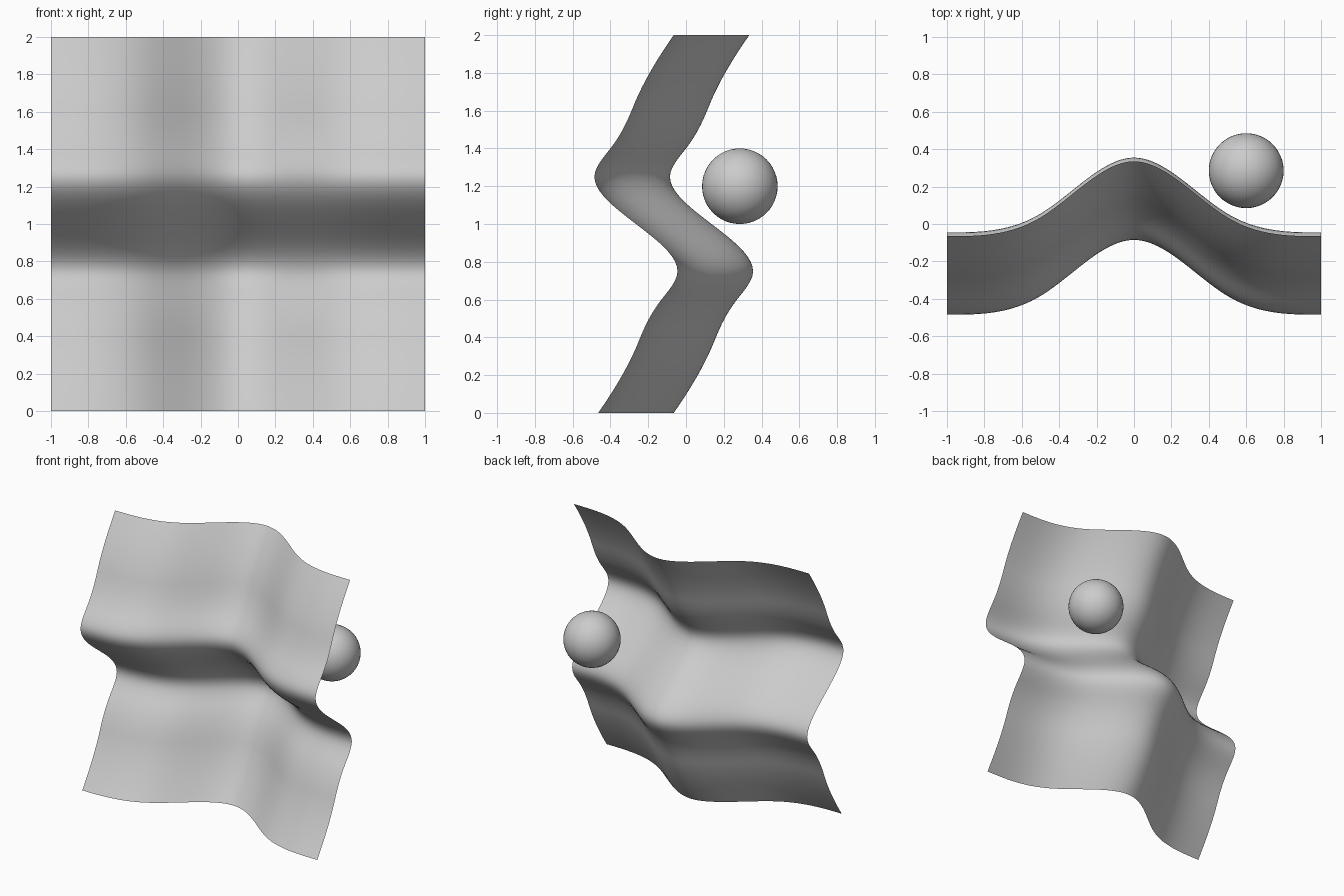
import bpy, bmesh

if "Cube" in bpy.data.objects:
    bpy.data.objects.remove(bpy.data.objects["Cube"])

grey = bpy.data.materials.new("light_grey")
grey.diffuse_color = (0.6, 0.6, 0.6, 1)
grey.use_nodes = True
grey.node_tree.nodes["Principled BSDF"].inputs["Base Color"].default_value = grey.diffuse_color


def bump(x):
    """Smooth bell, 0.4 high at x = 0 and flat at x = +-1."""
    u = abs(x) / 0.5
    b = 2 / 3 - u * u + u ** 3 / 2 if u < 1 else (2 - u) ** 3 / 6
    return 0.6 * b


# Half of the vertical wave: distance from mid height, offset, slope
KEYS = [(0, 0, -1.3), (0.25, -0.22, 0), (0.42, -0.12, 0.72),
        (0.62, -0.015, 0.4), (1, 0.2, 0.7)]


def wave(t):
    """Odd-symmetric fold profile through the keys."""
    sign, t = (-1 if t < 0 else 1), min(abs(t), 1)
    for (a, ha, sa), (b, hb, sb) in zip(KEYS, KEYS[1:]):
        if t <= b:
            w, s = b - a, (t - a) / (b - a)
            return sign * ((2*s**3 - 3*s*s + 1) * ha + (s**3 - 2*s*s + s) * w * sa
                           + (3*s*s - 2*s**3) * hb + (s**3 - s*s) * w * sb)


def finish(bm, name):
    me = bpy.data.meshes.new(name)
    for f in bm.faces:
        f.smooth = True
    bm.to_mesh(me)
    bm.free()
    me.materials.append(grey)
    ob = bpy.data.objects.new(name, me)
    bpy.context.collection.objects.link(ob)
    return ob


# Folded sheet: a thin grid displaced by the bell and the fold
N = 80
bm = bmesh.new()
rows = []
for j in range(N + 1):
    t = 2 * j / N - 1
    rows.append([bm.verts.new((x, bump(x) + wave(t) - 0.265, t + 1))
                 for x in (2 * i / N - 1 for i in range(N + 1))])
for lo, hi in zip(rows, rows[1:]):
    for i in range(N):
        bm.faces.new((lo[i], lo[i + 1], hi[i + 1], hi[i]))
finish(bm, "folded_sheet")

# Ball floating behind the sheet
bm = bmesh.new()
bmesh.ops.create_uvsphere(bm, u_segments=48, v_segments=24, radius=0.2)
ball = finish(bm, "ball")
ball.location = (0.6, 0.285, 1.2)
